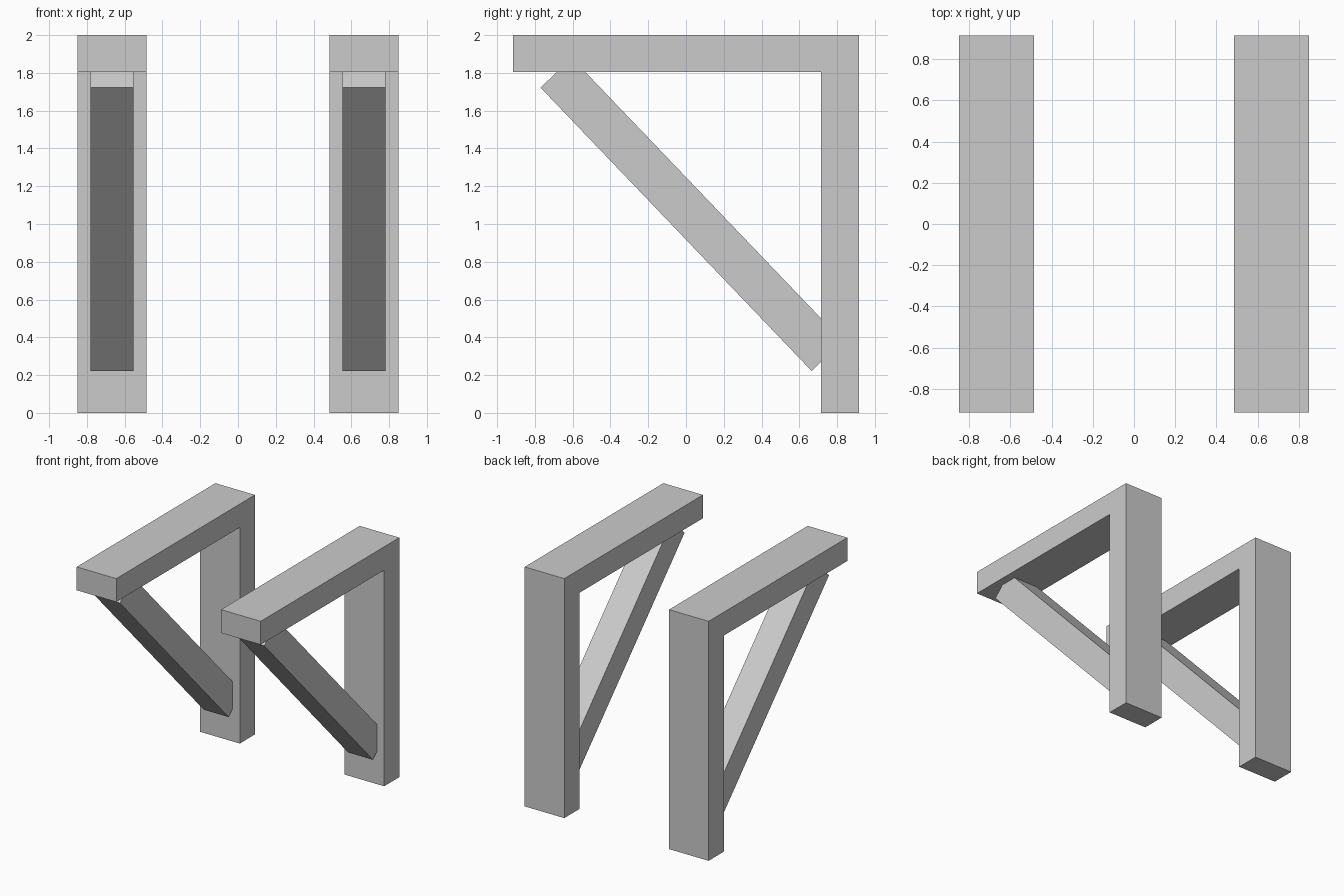
import bpy
import bmesh

cube = bpy.data.objects.get("Cube")
if cube:
    bpy.data.objects.remove(cube, do_unlink=True)

grey = bpy.data.materials.new("plain_grey")
grey.use_nodes = True
colour = (0.6, 0.6, 0.6, 1)
grey.diffuse_color = colour
grey.node_tree.nodes["Principled BSDF"].inputs["Base Color"].default_value = colour


def extrude_profile(name, profile, x, width):
    """Extrude a (y, z) outline along x, centred on the given x."""
    bm = bmesh.new()
    face = bm.faces.new([bm.verts.new((x - width / 2, y, z)) for y, z in profile])
    result = bmesh.ops.extrude_face_region(bm, geom=[face])
    verts = [v for v in result["geom"] if isinstance(v, bmesh.types.BMVert)]
    bmesh.ops.translate(bm, verts=verts, vec=(width, 0, 0))
    bmesh.ops.recalc_face_normals(bm, faces=bm.faces)
    mesh = bpy.data.meshes.new(name)
    bm.to_mesh(mesh)
    bm.free()
    mesh.materials.append(grey)
    obj = bpy.data.objects.new(name, mesh)
    bpy.context.collection.objects.link(obj)


# Upright post and top arm share one L-shaped outline
FRAME = [(0.915, 0), (0.915, 2), (-0.915, 2), (-0.915, 1.805),
         (0.715, 1.805), (0.715, 0)]
# Diagonal strut with square ends sunk into the frame
BRACE = [(-0.77, 1.722), (0.665, 0.222), (0.83, 0.38), (-0.605, 1.88)]

for side, sign in (("left", 1), ("right", -1)):
    extrude_profile(side + "_bracket_frame", FRAME, sign * 0.667, 0.366)
    extrude_profile(side + "_diagonal_brace", BRACE, sign * 0.667, 0.23)
